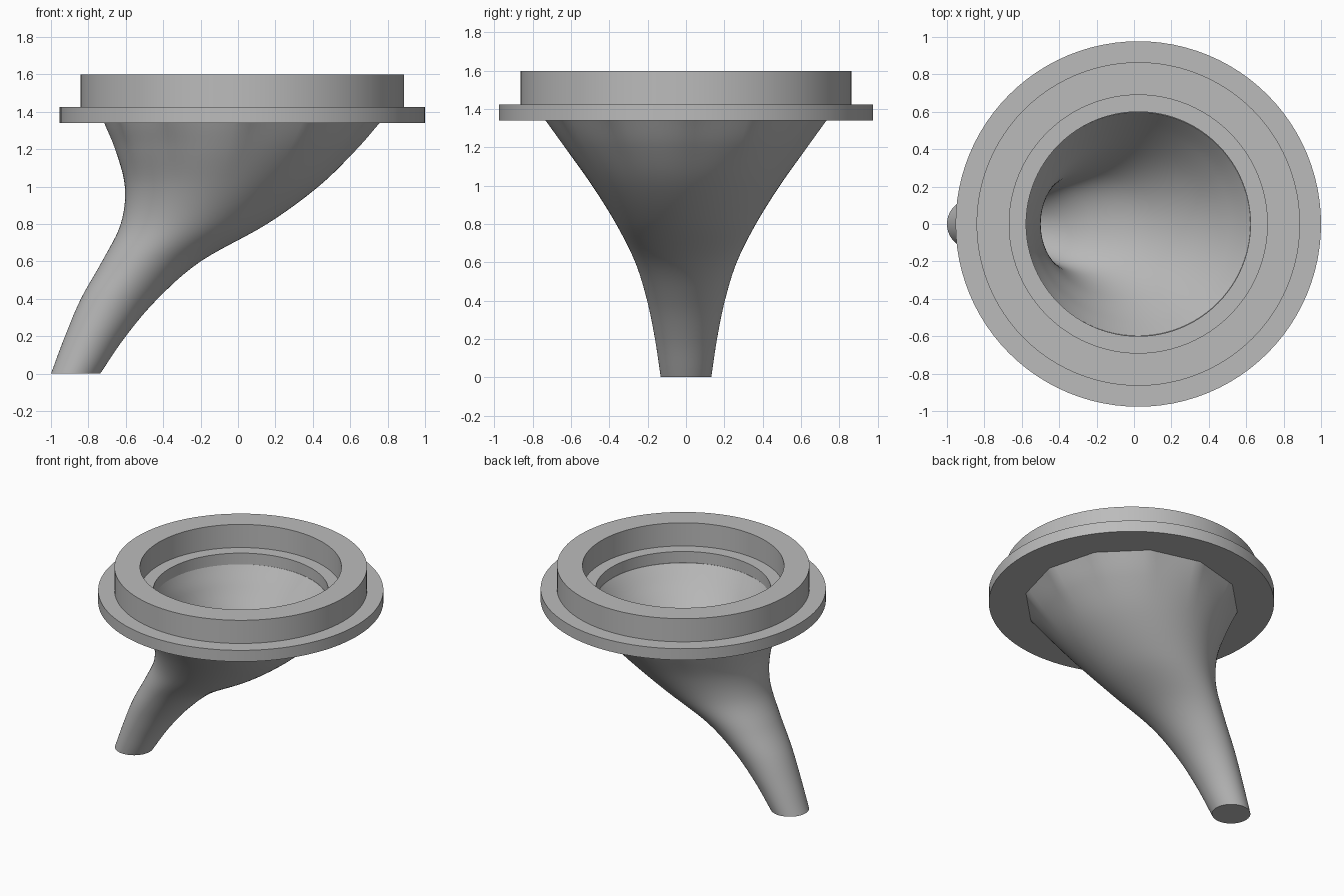
import bpy, bmesh
from math import cos, sin, pi, radians

if "Cube" in bpy.data.objects:
    bpy.data.objects.remove(bpy.data.objects["Cube"])

CENTRE_X = 0.023
SEG = 96

grey = bpy.data.materials.new("plain_grey")
grey.use_nodes = True
grey.diffuse_color = (0.5, 0.5, 0.5, 1)
grey.node_tree.nodes["Principled BSDF"].inputs["Base Color"].default_value = (0.5, 0.5, 0.5, 1)


def skin(name, rings, closed=False, angle=30):
    """Bridge rings of points into a smooth-shaded object; cap the ends unless closed."""
    bm = bmesh.new()
    loops = [[bm.verts.new(p) for p in ring] for ring in rings]
    pairs = list(zip(loops, loops[1:]))
    if closed:
        pairs.append((loops[-1], loops[0]))
    else:
        bm.faces.new(loops[0])
        bm.faces.new(loops[-1])
    for a, b in pairs:
        for i in range(SEG):
            j = (i + 1) % SEG
            bm.faces.new((a[i], a[j], b[j], b[i]))
    bmesh.ops.recalc_face_normals(bm, faces=bm.faces)
    mesh = bpy.data.meshes.new(name)
    bm.to_mesh(mesh)
    bm.free()
    mesh.materials.append(grey)
    ob = bpy.data.objects.new(name, mesh)
    bpy.context.collection.objects.link(ob)
    bpy.ops.object.select_all(action='DESELECT')
    ob.select_set(True)
    bpy.context.view_layer.objects.active = ob
    bpy.ops.object.shade_smooth_by_angle(angle=radians(angle))
    return ob


def oval(x, z, rx, ry, facet=0.0):
    """Horizontal oval; facet blends it towards a twelve-sided outline."""
    points = []
    for i in range(SEG):
        a = 2 * pi * i / SEG
        flat = cos(pi / 12) / cos(a % (pi / 6) - pi / 12)
        k = 1 + (flat - 1) * facet
        points.append((x + rx * k * cos(a), ry * k * sin(a), z))
    return points


# Collar: stepped ring with a flange, an upright rim and an inner ledge
collar = [(0.60, 1.34), (0.977, 1.34), (0.977, 1.425), (0.865, 1.425),
          (0.865, 1.6), (0.69, 1.6), (0.69, 1.425), (0.60, 1.425)]
skin("collar", [oval(CENTRE_X, z, r, r) for r, z in collar], closed=True)

# Funnel stations: height, left edge, right edge, half depth
stations = [(0, -1, -0.737, 0.132), (0.2, -0.925, -0.6, 0.162),
            (0.4, -0.84, -0.43, 0.203), (0.6, -0.727, -0.2, 0.265),
            (0.8, -0.627, 0.155, 0.365), (1.0, -0.605, 0.43, 0.49),
            (1.2, -0.657, 0.635, 0.632), (1.34, -0.715, 0.757, 0.733)]


def spline(p0, p1, p2, p3, t):
    """Smooth curve through stations, with slopes measured along the height."""
    h = p2[0] - p1[0]
    out = [p1[0] + h * t]
    for a, b, c, d in list(zip(p0, p1, p2, p3))[1:]:
        m1 = (c - a) / (p2[0] - p0[0]) * h
        m2 = (d - b) / (p3[0] - p1[0]) * h
        out.append(b + m1 * t + (3 * (c - b) - 2 * m1 - m2) * t ** 2
                   + (m1 + m2 - 2 * (c - b)) * t ** 3)
    return out


STEPS = 6
last = len(stations) - 1
rows = []
for i in range(last):
    p = [stations[min(max(k, 0), last)] for k in range(i - 1, i + 3)]
    rows += [spline(*p, s / STEPS) for s in range(STEPS)]
rows.append(list(stations[-1]))

# Funnel: outer skin up, across the hidden top edge, inner skin back down
outer, inner = [], []
for z, left, right, depth in rows:
    x, rx = (left + right) / 2, (right - left) / 2
    facet = max(0, (z - 1.0) / 0.34) ** 2
    outer.append(oval(x, z, rx, depth, facet))
    wall = 0.07 + 0.065 * (z / 1.34) ** 2
    inner.append(oval(x, max(z, 0.02), rx - wall, depth - wall))
skin("funnel", outer + inner[::-1], angle=40)
